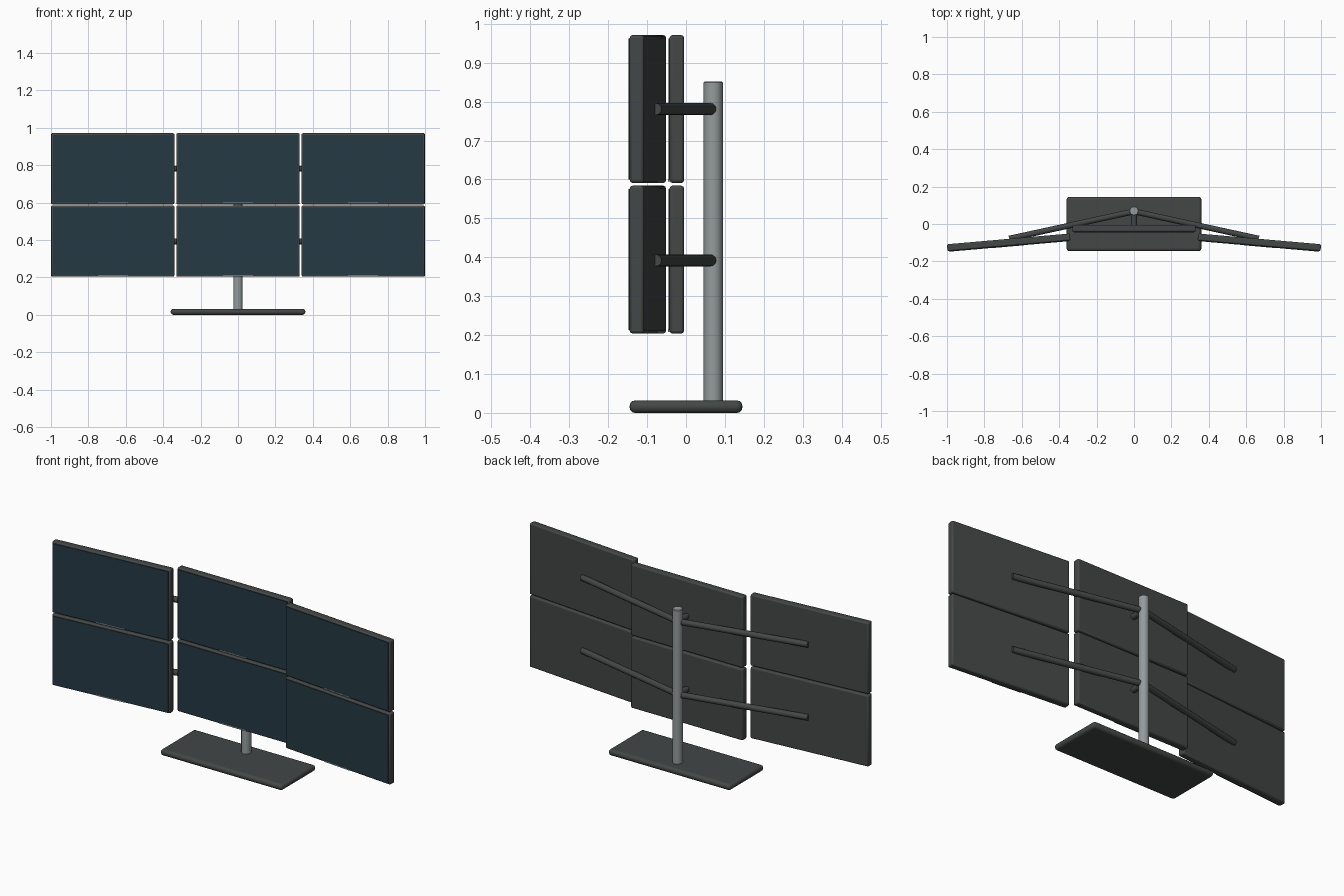
import bpy
import math
from mathutils import Matrix, Vector

default = bpy.data.objects.get("Cube")
if default:
    bpy.data.objects.remove(default, do_unlink=True)


def make_material(name, colour):
    mat = bpy.data.materials.new(name)
    mat.use_nodes = True
    rgba = (*colour, 1.0)
    mat.diffuse_color = rgba
    mat.node_tree.nodes["Principled BSDF"].inputs["Base Color"].default_value = rgba
    return mat


CASING = make_material("charcoal casing", (0.056, 0.063, 0.061))
GLASS = make_material("dark blue glass", (0.019, 0.041, 0.058))
METAL = make_material("grey metal", (0.30, 0.33, 0.335))
TRIM = make_material("pale trim", (0.26, 0.32, 0.35))


def finish(obj, name, mat, bevel=0.0, segments=2):
    obj.name = name
    obj.data.materials.append(mat)
    if bevel:
        mod = obj.modifiers.new("rounded edges", "BEVEL")
        mod.width = bevel
        mod.segments = segments
        mod.limit_method = "ANGLE"
        mod.angle_limit = math.radians(50)
    bpy.ops.object.shade_smooth_by_angle(angle=math.radians(35))
    return obj


def box(name, size, centre, mat, bevel=0.0, segments=2, place=Matrix()):
    bpy.ops.mesh.primitive_cube_add(size=1)
    obj = bpy.context.object
    obj.data.transform(Matrix.Diagonal((*size, 1)))
    obj.matrix_world = place @ Matrix.Translation(centre)
    return finish(obj, name, mat, bevel, segments)


def tube(name, start, end, radius, mat, bevel=0.0):
    start, end = Vector(start), Vector(end)
    axis = end - start
    bpy.ops.mesh.primitive_cylinder_add(vertices=12, radius=radius, depth=axis.length)
    obj = bpy.context.object
    turn = axis.to_track_quat("Z", "Y").to_matrix().to_4x4()
    obj.matrix_world = Matrix.Translation((start + end) / 2) @ turn
    return finish(obj, name, mat, bevel, 1)


WIDTH, DEPTH, HEIGHT = 0.66, 0.037, 0.38
FRONT = -DEPTH / 2


def monitor(label, x, y, z, angle):
    place = Matrix.Translation((x, y, z)) @ Matrix.Rotation(angle, 4, "Z")
    box(label + "_casing", (WIDTH, DEPTH, HEIGHT), (0, 0, 0), CASING, 0.007, 2, place)
    box(label + "_screen", (WIDTH - 0.016, 0.006, HEIGHT - 0.018),
        (0, FRONT - 0.0005, 0), GLASS, 0, 1, place)
    box(label + "_trim_strip", (0.16, 0.007, 0.006),
        (0, FRONT - 0.001, 0.007 - HEIGHT / 2), TRIM, 0, 1, place)


# Stand
box("base_plate", (0.72, 0.29, 0.032), (0, 0, 0.016), CASING, 0.014, 3)
tube("pole", (0, 0.07, 0.025), (0, 0.07, 0.852), 0.025, METAL, 0.003)

# Two rows of three monitors, with their support arms
TILT = math.radians(5)
for row, z, arm_z in (("lower", 0.394, 0.392), ("upper", 0.781, 0.781)):
    monitor(row + "_centre", 0, -0.0235, z, 0)
    tube(row + "_centre_arm", (0, 0.07, arm_z), (0, -0.01, arm_z), 0.0155, CASING)
    for side, sign in (("left", 1), ("right", -1)):
        monitor(row + "_" + side, sign * 0.67, -0.098, z, -sign * TILT)
        tube(row + "_" + side + "_arm", (0, 0.067, arm_z),
             (sign * 0.667, -0.078, arm_z), 0.0155, CASING)
